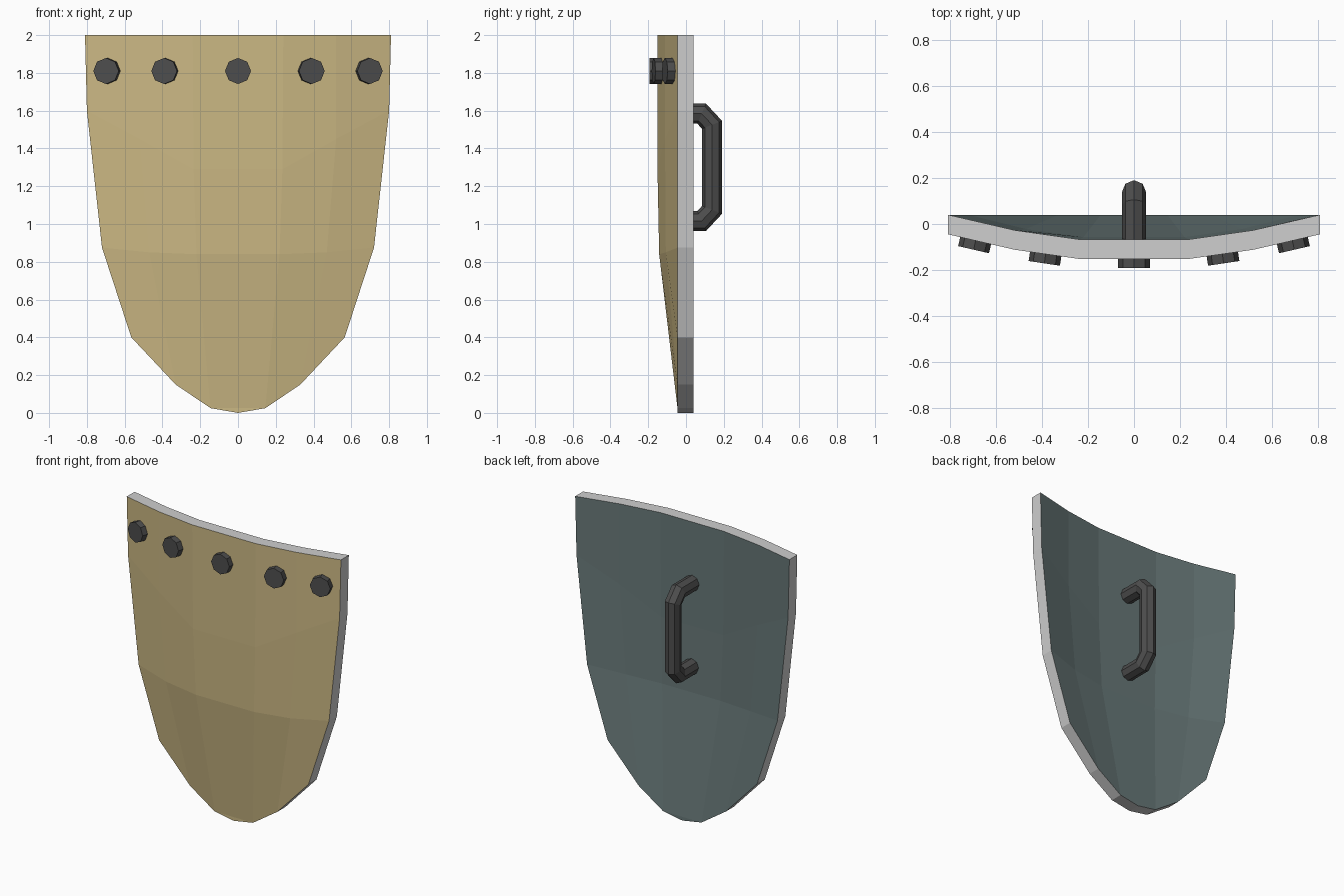
import bpy, bmesh, math
from mathutils import Vector, Matrix

if "Cube" in bpy.data.objects:
    bpy.data.objects.remove(bpy.data.objects["Cube"])


def material(name, rgb):
    m = bpy.data.materials.new(name)
    m.diffuse_color = (*rgb, 1)
    m.use_nodes = True
    m.node_tree.nodes["Principled BSDF"].inputs["Base Color"].default_value = m.diffuse_color
    return m


TAN = material("tan face", (0.60, 0.48, 0.23))
TEAL = material("slate back", (0.135, 0.185, 0.185))
RIM = material("pale rim", (0.62, 0.62, 0.62))
DARK = material("dark iron", (0.075, 0.075, 0.075))


def finish(bm, name, mats):
    bmesh.ops.recalc_face_normals(bm, faces=bm.faces[:])
    me = bpy.data.meshes.new(name)
    bm.to_mesh(me)
    bm.free()
    for m in mats:
        me.materials.append(m)
    ob = bpy.data.objects.new(name, me)
    bpy.context.collection.objects.link(ob)
    return ob


# Shield plate: each row holds (x, front y, z) from the side edge to the middle
T = 0.085
rows = [
    [(0.81, -0.045, 2.0), (0.52, -0.112, 2.0), (0.24, -0.152, 2.0)],
    [(0.80, -0.045, 1.6), (0.52, -0.111, 1.45), (0.235, -0.151, 1.29)],
    [(0.72, -0.045, 0.875), (0.47, -0.107, 0.85), (0.22, -0.142, 0.84)],
    [(0.565, -0.045, 0.40), (0.33, -0.045, 0.15), (0.145, -0.045, 0.025)],
]
tip = (0, -0.045, 0.0)
grid = [[(-x, y, z) for x, y, z in r] + r[::-1] for r in rows]

bm = bmesh.new()


def skin(dy):
    v = [[bm.verts.new((x, y + dy, z)) for x, y, z in r] for r in grid]
    t = bm.verts.new((tip[0], tip[1] + dy, tip[2]))
    faces = []
    for a, b in zip(v, v[1:]):
        for i in range(5):
            faces.append(bm.faces.new((a[i], a[i + 1], b[i + 1], b[i])))
    faces.append(bm.faces.new((v[3][2], v[3][3], t)))
    loop = v[0] + [v[1][5], v[2][5]] + v[3][:2:-1] + [t] + v[3][2::-1] + [v[2][0], v[1][0]]
    return faces, loop


front, floop = skin(0)
back, bloop = skin(T)
for f in back:
    f.material_index = 1
n = len(floop)
for i in range(n):
    j = (i + 1) % n
    f = bm.faces.new((floop[i], floop[j], bloop[j], bloop[i]))
    f.material_index = 2
finish(bm, "shield_plate", [TAN, TEAL, RIM])

# Studs: octagonal discs following the curve of the front
for k, (x, y, tilt) in enumerate([(0, -0.152, 0), (0.385, -0.132, 8.5), (-0.385, -0.132, -8.5),
                                  (0.69, -0.073, 13), (-0.69, -0.073, -13)]):
    bm = bmesh.new()
    m = (Matrix.Translation((x, y, 1.81)) @ Matrix.Rotation(math.radians(tilt), 4, 'Z')
         @ Matrix.Translation((0, -0.01, 0)) @ Matrix.Rotation(math.pi / 2, 4, 'X'))
    bmesh.ops.create_cone(bm, cap_ends=True, segments=8, radius1=0.069, radius2=0.069,
                          depth=0.06, matrix=m)
    finish(bm, "stud_%d" % (k + 1), [DARK])

# Handle: octagonal tube swept along a mitred path in the y-z plane
path = [Vector(p) for p in [(-0.085, 1.584), (0.083, 1.584), (0.138, 1.525),
                            (0.138, 1.075), (0.083, 1.016), (-0.085, 1.016)]]
R = 0.053
bm = bmesh.new()
rings = []
for i, p in enumerate(path):
    d1 = (p - path[i - 1]).normalized() if i > 0 else (path[1] - p).normalized()
    d2 = (path[i + 1] - p).normalized() if i < len(path) - 1 else d1
    n1 = Vector((-d1.y, d1.x))
    n2 = Vector((-d2.y, d2.x))
    mid = (n1 + n2).normalized()
    mid /= mid.dot(n1)
    ring = []
    for s in range(8):
        a = s * math.pi / 4
        q = p + mid * R * math.sin(a)
        ring.append(bm.verts.new((R * math.cos(a), q.x, q.y)))
    rings.append(ring)
for a, b in zip(rings, rings[1:]):
    for s in range(8):
        t = (s + 1) % 8
        bm.faces.new((a[s], a[t], b[t], b[s]))
bm.faces.new(rings[0])
bm.faces.new(rings[-1])
finish(bm, "handle", [DARK])
